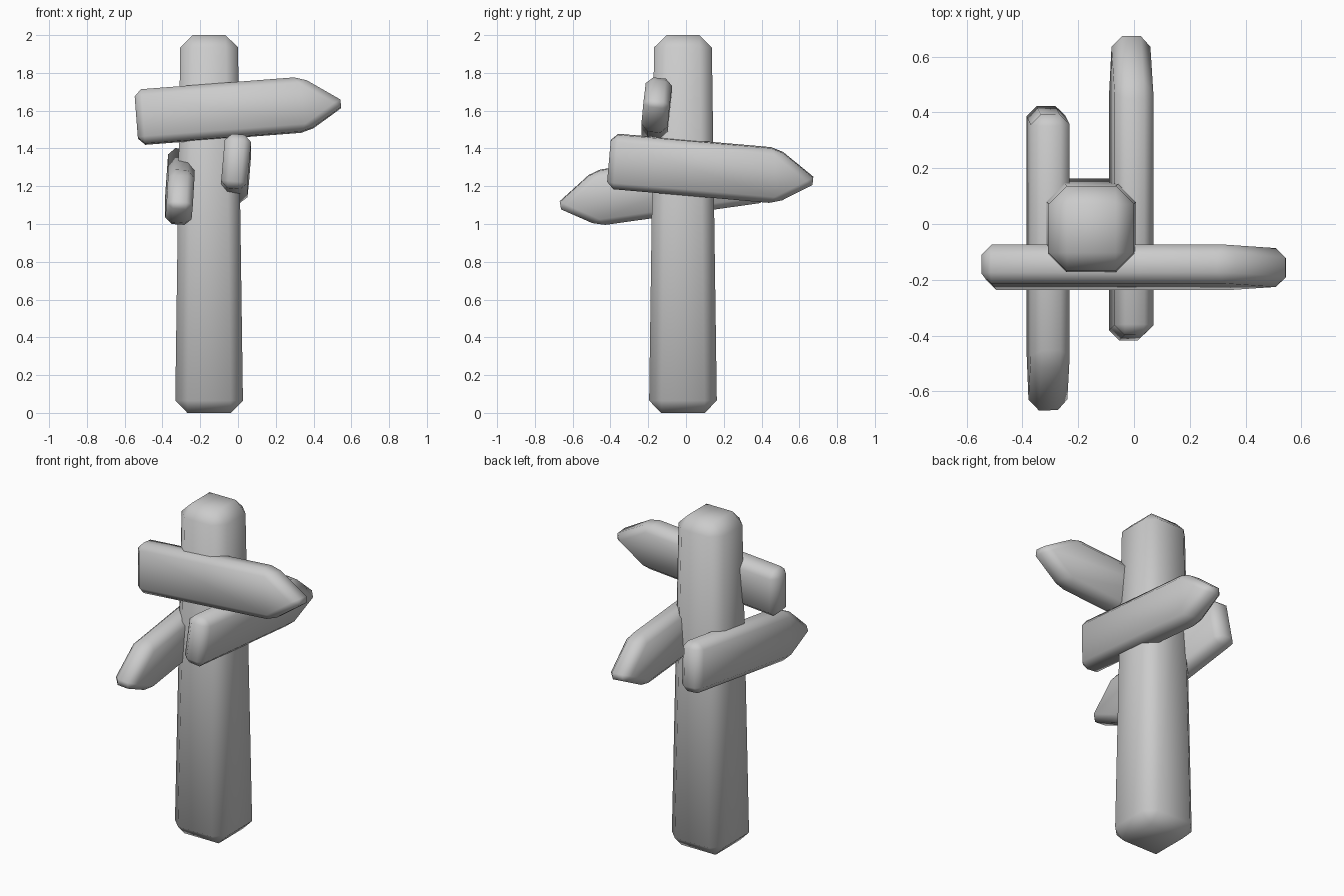
import bpy
import bmesh
from math import radians

cube = bpy.data.objects.get("Cube")
if cube:
    bpy.data.objects.remove(cube, do_unlink=True)

grey = bpy.data.materials.new("plain_grey")
grey.use_nodes = True
colour = (0.6, 0.6, 0.6, 1)
grey.diffuse_color = colour
grey.node_tree.nodes["Principled BSDF"].inputs["Base Color"].default_value = colour


def finish(name, bm, chamfer):
    """Chamfer every edge, shade smooth and link the part."""
    bmesh.ops.recalc_face_normals(bm, faces=bm.faces)
    bmesh.ops.bevel(bm, geom=bm.edges[:], offset=chamfer, segments=1,
                    affect='EDGES', clamp_overlap=True)
    for face in bm.faces:
        face.smooth = True
    mesh = bpy.data.meshes.new(name)
    bm.to_mesh(mesh)
    bm.free()
    mesh.materials.append(grey)
    obj = bpy.data.objects.new(name, mesh)
    bpy.context.collection.objects.link(obj)
    return obj


def extrude_outline(points, depth):
    """Extrude a list of 3D points along a depth vector."""
    bm = bmesh.new()
    face = bm.faces.new([bm.verts.new(p) for p in points])
    moved = bmesh.ops.extrude_face_region(bm, geom=[face])["geom"]
    verts = [v for v in moved if isinstance(v, bmesh.types.BMVert)]
    bmesh.ops.translate(bm, vec=depth, verts=verts)
    return bm, verts


# Tapered square post
low, high = 0.18, 0.152
corners = [(-1, -1), (1, -1), (1, 1), (-1, 1)]
bm, top = extrude_outline([(x * low, y * low, 0) for x, y in corners], (0, 0, 2))
for v in top:
    v.co.x *= high / low
    v.co.y *= high / low
post = finish("post", bm, 0.065)
post.location = (-0.153, -0.016, 0)


# Pointed boards: local x runs from the square end to the tip
def board(name, location, lean, pitch, yaw):
    half, thick = 0.145, 0.14
    outline = [(-0.54, -half), (0.36, -half), (0.575, -0.012),
               (0.345, half), (-0.54, half)]
    bm, _ = extrude_outline([(x, -thick / 2, z) for x, z in outline],
                            (0, thick, 0))
    obj = finish(name, bm, 0.036)
    obj.location = location
    obj.rotation_euler = [radians(a) for a in (lean, pitch, yaw)]


board("front_board", (0, -0.155, 1.605), -6, -4.4, 0)
board("right_board", (-0.308, -0.127, 1.186), -4, 8, -90)
board("left_board", (-0.01, 0.13, 1.287), 5, 5, 90)
